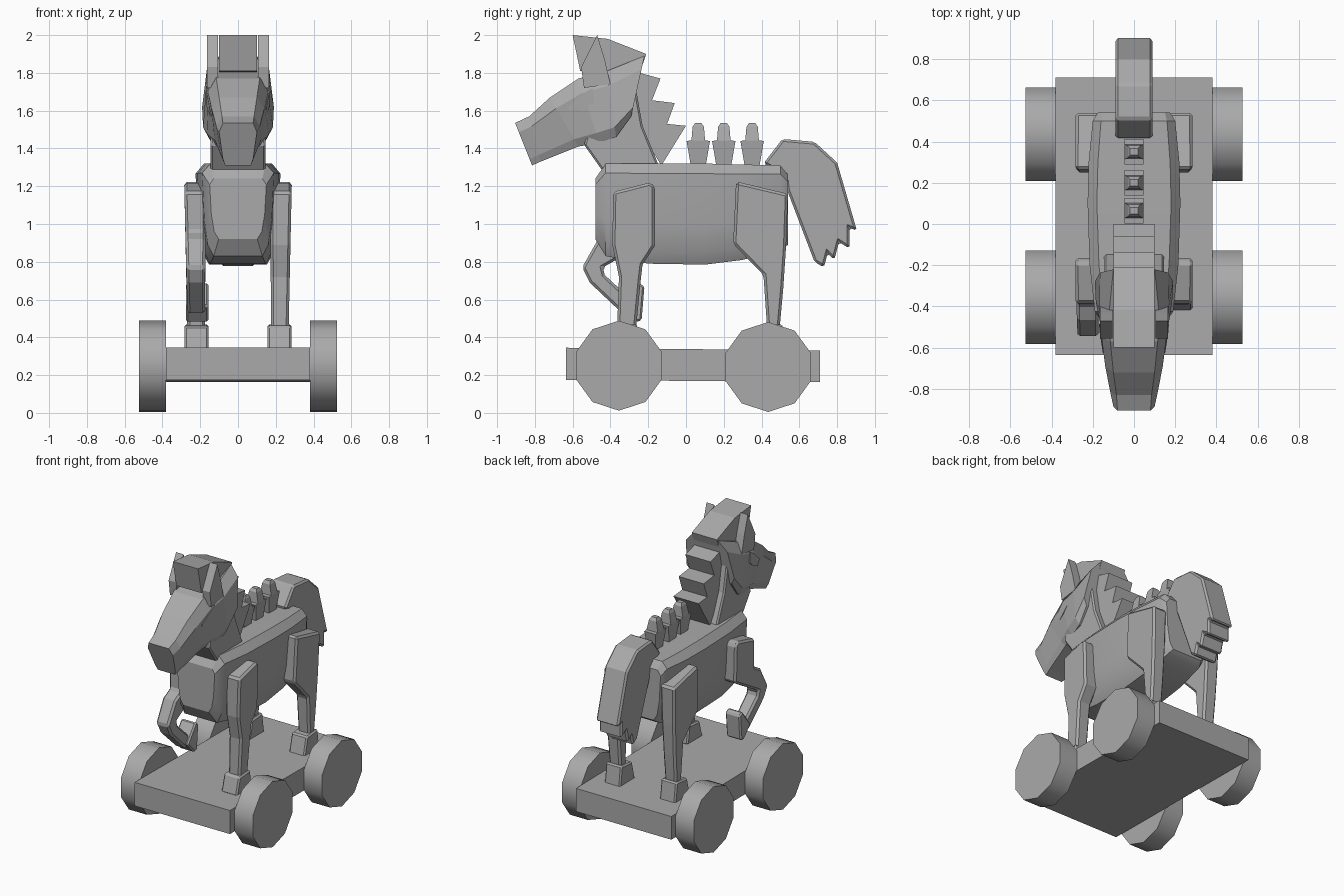
import bpy, bmesh, math
from mathutils import Vector
from mathutils.bvhtree import BVHTree

if "Cube" in bpy.data.objects:
    bpy.data.objects.remove(bpy.data.objects["Cube"])

grey = bpy.data.materials.new("plain grey")
grey.diffuse_color = (0.4, 0.4, 0.4, 1)
grey.use_nodes = True
grey.node_tree.nodes["Principled BSDF"].inputs["Base Color"].default_value = grey.diffuse_color


def skin(name, rings, bevel=0, smooth=0):
    """Closed surface through rings of equal point count, capped at both ends."""
    bm = bmesh.new()
    loops = [[bm.verts.new(p) for p in ring] for ring in rings]
    n = len(loops[0])
    for a, b in zip(loops, loops[1:]):
        for i in range(n):
            j = (i + 1) % n
            bm.faces.new((a[i], a[j], b[j], b[i]))
    bm.faces.new(loops[0][::-1])
    bm.faces.new(loops[-1])
    bmesh.ops.recalc_face_normals(bm, faces=bm.faces)
    me = bpy.data.meshes.new(name)
    bm.to_mesh(me)
    bm.free()
    ob = bpy.data.objects.new(name, me)
    bpy.context.collection.objects.link(ob)
    me.materials.append(grey)
    if bevel:
        mod = ob.modifiers.new("soft edge", 'BEVEL')
        mod.width = bevel
        mod.segments = 1
        mod.limit_method = 'ANGLE'
        mod.angle_limit = math.radians(35)
    if smooth:
        bpy.ops.object.select_all(action='DESELECT')
        ob.select_set(True)
        bpy.context.view_layer.objects.active = ob
        bpy.ops.object.shade_smooth_by_angle(angle=math.radians(smooth))
    return ob


def prism(name, pts, x0, x1, bevel=0, smooth=0):
    """Side profile (y, z) extruded across x."""
    return skin(name, [[(x, y, z) for y, z in pts] for x in (x0, x1)], bevel, smooth)


def station(top, low, section):
    """Symmetric ring between a top and a low (y, z) point; section is (t, half width)."""
    t0, t1 = Vector((0, *top)), Vector((0, *low))
    half = [t0.lerp(t1, t) + Vector((w, 0, 0)) for t, w in section]
    return half + [Vector((-p.x, p.y, p.z)) for p in reversed(half)]


# Platform, tilted slightly to the back
prism("platform", [(-.635, .175), (.71, .163), (.71, .33), (-.635, .345)], -.38, .38)

# Ten-sided wheels
for label, cy, cz in (("front", -.355, .25), ("rear", .435, .243)):
    circle = [(cy + .238 * math.sin(k * math.pi / 5), cz + .238 * math.cos(k * math.pi / 5))
              for k in range(10)]
    for side, s in (("right", 1), ("left", -1)):
        prism(f"{label}_{side}_wheel", circle, s * .38, s * .525, smooth=40)

# Barrel body: y, top, low, top half width, side half width
body = []
for y, top, low, wt, ws in ((-.48, 1.24, .92, .13, .15), (-.425, 1.32, .83, .145, .19),
                            (-.2, 1.32, .79, .17, .215), (.1, 1.32, .785, .18, .225),
                            (.3, 1.315, .81, .175, .22), (.5, 1.31, .86, .16, .2),
                            (.54, 1.26, .89, .15, .175)):
    body.append(station((y, top), (y, low), [(0, wt), (.1, ws), (.6, ws * .94),
                                             (.88, ws * .84), (1, ws * .68)]))
skin("body", body, smooth=30)

# Neck
prism("neck", [(-.54, 1.42), (-.42, 1.25), (-.12, 1.25), (-.23, 1.52), (-.28, 1.8), (-.45, 1.7)],
      -.145, .145, .01)

# Head, from muzzle to the back of the jaw: top, low, top / brow / jaw half widths
head = []
for top, low, wt, wm, wb in (((-.905, 1.535), (-.815, 1.31), .08, .10, .08),
                             ((-.83, 1.57), (-.77, 1.33), .085, .115, .09),
                             ((-.72, 1.67), (-.57, 1.41), .10, .14, .125),
                             ((-.57, 1.77), (-.46, 1.43), .115, .158, .165),
                             ((-.42, 1.81), (-.37, 1.46), .12, .168, .185),
                             ((-.22, 1.89), (-.29, 1.57), .10, .165, .19)):
    head.append(station(top, low, [(0, wt), (.22, wm), (.85, wb), (1, wb * .85)]))
head_ob = skin("head", head)

# Eyes: thin plates lying on the cheeks
tree = BVHTree.FromPolygons([v.co for v in head_ob.data.vertices],
                            [p.vertices[:] for p in head_ob.data.polygons])
eye = [(-.625, 1.62), (-.53, 1.70), (-.495, 1.72), (-.485, 1.645), (-.53, 1.61), (-.605, 1.57)]
for side, s in (("right", 1), ("left", -1)):
    hits = [tree.ray_cast(Vector((1, y, z)), Vector((-1, 0, 0)))[0] for y, z in eye]
    hits = [h for h in hits if h]
    skin(f"{side}_eye", [[(s * (h.x + d), h.y, h.z) for h in hits] for d in (-.002, .007)])
    # Upright ears
    prism(f"{side}_ear", [(-.47, 2.0), (-.43, 1.87), (-.40, 1.74), (-.54, 1.72), (-.555, 1.83)],
          s * .105, s * .165)

# Stepped mane with forelock
prism("mane", [(-.6, 2.0), (-.415, 1.98), (-.21, 1.9), (-.245, 1.8), (-.135, 1.77), (-.18, 1.655),
               (-.06, 1.64), (-.1, 1.53), (0, 1.52), (-.13, 1.31), (-.25, 1.5), (-.33, 1.8),
               (-.56, 1.81)], -.1, .1)

# Three tufts along the back: z, half depth, half width
for k, cy in enumerate((.065, .2, .35)):
    rings = [[(a * hx, cy + b * hy, z) for a, b in ((1, 1), (-1, 1), (-1, -1), (1, -1))]
             for z, hy, hx in ((1.3, .038, .03), (1.44, .062, .045), (1.442, .036, .045),
                               (1.515, .03, .03), (1.535, .016, .02))]
    skin(f"back_tuft_{k + 1}", rings)

# Tail with ragged tip
prism("tail", [(.41, 1.32), (.51, 1.45), (.68, 1.435), (.80, 1.325), (.905, .965), (.865, .98),
               (.865, .87), (.81, .905), (.785, .81), (.75, .845), (.73, .77), (.68, .80),
               (.535, 1.18), (.525, 1.26)], -.09, .09, .015)


def leg(name, pts, s, depths):
    """Leg profile with (inner, outer) x at the top and at the bottom."""
    (i0, o0), (i1, o1) = depths
    zs = [z for _, z in pts]
    lo, hi = min(zs), max(zs)
    mix = lambda a, b, z: b + (a - b) * (z - lo) / (hi - lo)
    skin(name, [[(s * mix(i0, i1, z), y, z) for y, z in pts],
                [(s * mix(o0, o1, z), y, z) for y, z in pts]], .014)


def hoof(name, y0, y1, z0, s):
    prism(name, [(y0, z0), (y1, z0), (y1 - .02, .47), (y0 + .035, .46)],
          s * .157, s * .283, .01)


spread = ((.17, .285), (.175, .268))
rear = [(.265, 1.225), (.54, 1.16), (.53, .885), (.515, .66), (.495, .44), (.43, .44),
        (.41, .73), (.25, .895)]
for side, s in (("right", 1), ("left", -1)):
    leg(f"rear_{side}_leg", rear, s, spread)
    hoof(f"rear_{side}_hoof", .35, .53, .32, s)

# Planted front leg
leg("front_right_leg", [(-.385, 1.17), (-.19, 1.22), (-.165, 1.2), (-.165, .885), (-.23, .785),
                        (-.24, .7), (-.265, .44), (-.365, .44), (-.355, .72), (-.39, .89)], 1, spread)
hoof("front_right_hoof", -.42, -.24, .335, 1)

# Raised front leg, bent at the knee
leg("front_left_leg", [(-.385, 1.17), (-.19, 1.22), (-.165, 1.2), (-.165, .93), (-.37, .81),
                       (-.44, .77), (-.43, .73), (-.28, .59), (-.33, .52), (-.51, .69), (-.55, .77),
                       (-.465, .92), (-.39, .96)], -1, spread)
prism("front_left_hoof", [(-.35, .565), (-.27, .48), (-.235, .49), (-.22, .67), (-.255, .69)],
      -.157, -.275, .01)
